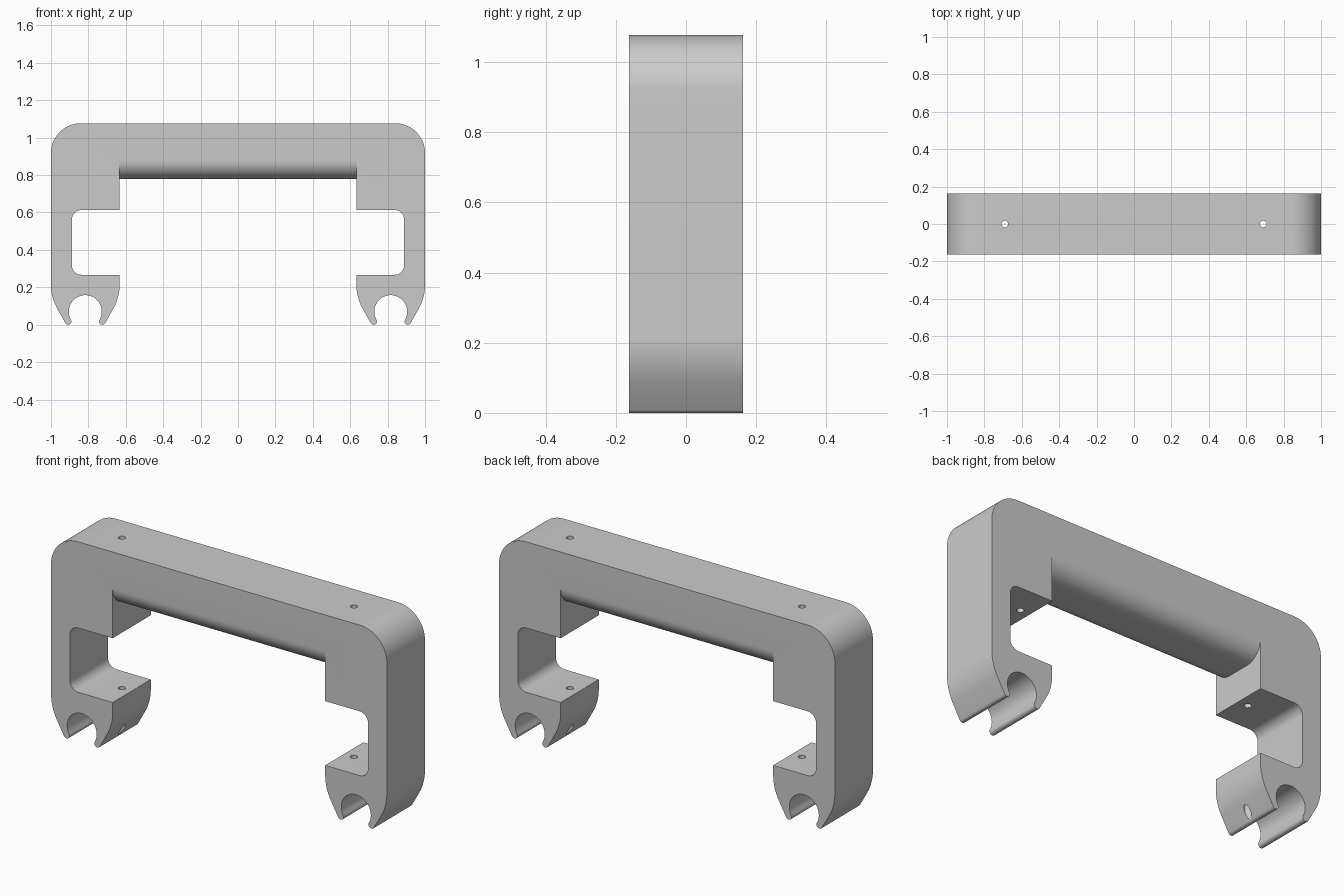
import bpy, bmesh
from math import sin, cos, radians, pi
from mathutils import Vector, Matrix

cube = bpy.data.objects.get("Cube")
if cube:
    bpy.data.objects.remove(cube, do_unlink=True)

DEPTH = 0.162            # half depth of the frame
TOP, BAR_BOTTOM = 1.077, 0.78
INNER = 0.633            # inner face of each leg
CLIP_X, CLIP_Z, CLIP_R = 0.8165, 0.07, 0.088
LIP_R = 0.0175


def arc(cx, cz, r, start, end, steps):
    """Points along an arc, angles in degrees."""
    angles = [radians(start + (end - start) * i / steps) for i in range(steps + 1)]
    return [(cx + r * cos(a), cz + r * sin(a)) for a in angles]


def lip(angle, start, end):
    """Rounded tip of a clip jaw, tangent to the clip bore."""
    a, d = radians(angle), CLIP_R + LIP_R
    return arc(CLIP_X + d * cos(a), CLIP_Z + d * sin(a), LIP_R, start, end, 12)


def add_prism(bm, points, axis_offset):
    """Extrude a closed loop of 3D points along a vector."""
    face = bm.faces.new([bm.verts.new(p) for p in points])
    new = bmesh.ops.extrude_face_region(bm, geom=[face])["geom"]
    verts = [v for v in new if isinstance(v, bmesh.types.BMVert)]
    bmesh.ops.translate(bm, verts=verts, vec=axis_offset)


def make_object(name, bm):
    bmesh.ops.remove_doubles(bm, verts=bm.verts, dist=0.0001)
    bmesh.ops.recalc_face_normals(bm, faces=bm.faces)
    mesh = bpy.data.meshes.new(name)
    bm.to_mesh(mesh)
    bm.free()
    obj = bpy.data.objects.new(name, mesh)
    bpy.context.collection.objects.link(obj)
    return obj


# Half outline: top corner, outer side, clip jaws, notch, leg block
half = arc(0.84, TOP - 0.16, 0.16, 90, 0, 20)
half += arc(0.74, 0.214, 0.26, 0, -30, 10)
half += lip(-30, -30, -210)
half += arc(CLIP_X, CLIP_Z, CLIP_R, -30, 210, 40)
half += lip(210, 30, -150)
half += arc(INNER + 0.26, 0.214, 0.26, 210, 180, 10)
half += [(INNER, 0.267)]
half += arc(0.838, 0.317, 0.05, -90, 0, 10)
half += arc(0.838, 0.563, 0.05, 0, 90, 10)
half += [(INNER, 0.613), (INNER, BAR_BOTTOM)]

# Drop repeated points, then mirror the outline
clean = [p for i, p in enumerate(half)
         if i == 0 or (Vector(p) - Vector(half[i - 1])).length > 0.0001]
outline = clean + [(-x, z) for x, z in reversed(clean)]
bm = bmesh.new()
add_prism(bm, [(x, -DEPTH, z) for x, z in outline], (0, 2 * DEPTH, 0))
frame = make_object("handle_frame", bm)

# Cutter: rounds the lower grip edges and drills the screw holes
bm = bmesh.new()
r = 0.1
for side in (-1, 1):
    curve = arc(DEPTH - r, BAR_BOTTOM + r, r, -90, 0, 16)
    loop = curve + [(DEPTH + 0.05, BAR_BOTTOM + r), (DEPTH + 0.05, BAR_BOTTOM - 0.05),
                    (DEPTH - r, BAR_BOTTOM - 0.05)]
    add_prism(bm, [(-INNER, side * y, z) for y, z in loop], (2 * INNER, 0, 0))
    bmesh.ops.create_cone(bm, cap_ends=True, segments=24, radius1=0.018, radius2=0.018,
                          depth=2, matrix=Matrix.Translation((side * 0.691, 0, 0.5)))
cutter = make_object("edge_and_hole_cutter", bm)
cutter.hide_render = True

cut = frame.modifiers.new("cut", "BOOLEAN")
cut.operation = "DIFFERENCE"
cut.solver = "EXACT"
cut.object = cutter

bpy.ops.object.select_all(action="DESELECT")
frame.select_set(True)
bpy.context.view_layer.objects.active = frame
bpy.ops.object.modifier_apply(modifier=cut.name)
bpy.data.objects.remove(cutter, do_unlink=True)

# Single grey material
grey = bpy.data.materials.new("light_grey")
grey.use_nodes = True
colour = (0.6, 0.6, 0.6, 1)
grey.diffuse_color = colour
grey.node_tree.nodes["Principled BSDF"].inputs["Base Color"].default_value = colour
frame.data.materials.clear()
frame.data.materials.append(grey)
bpy.ops.object.shade_smooth_by_angle(angle=pi / 6)
